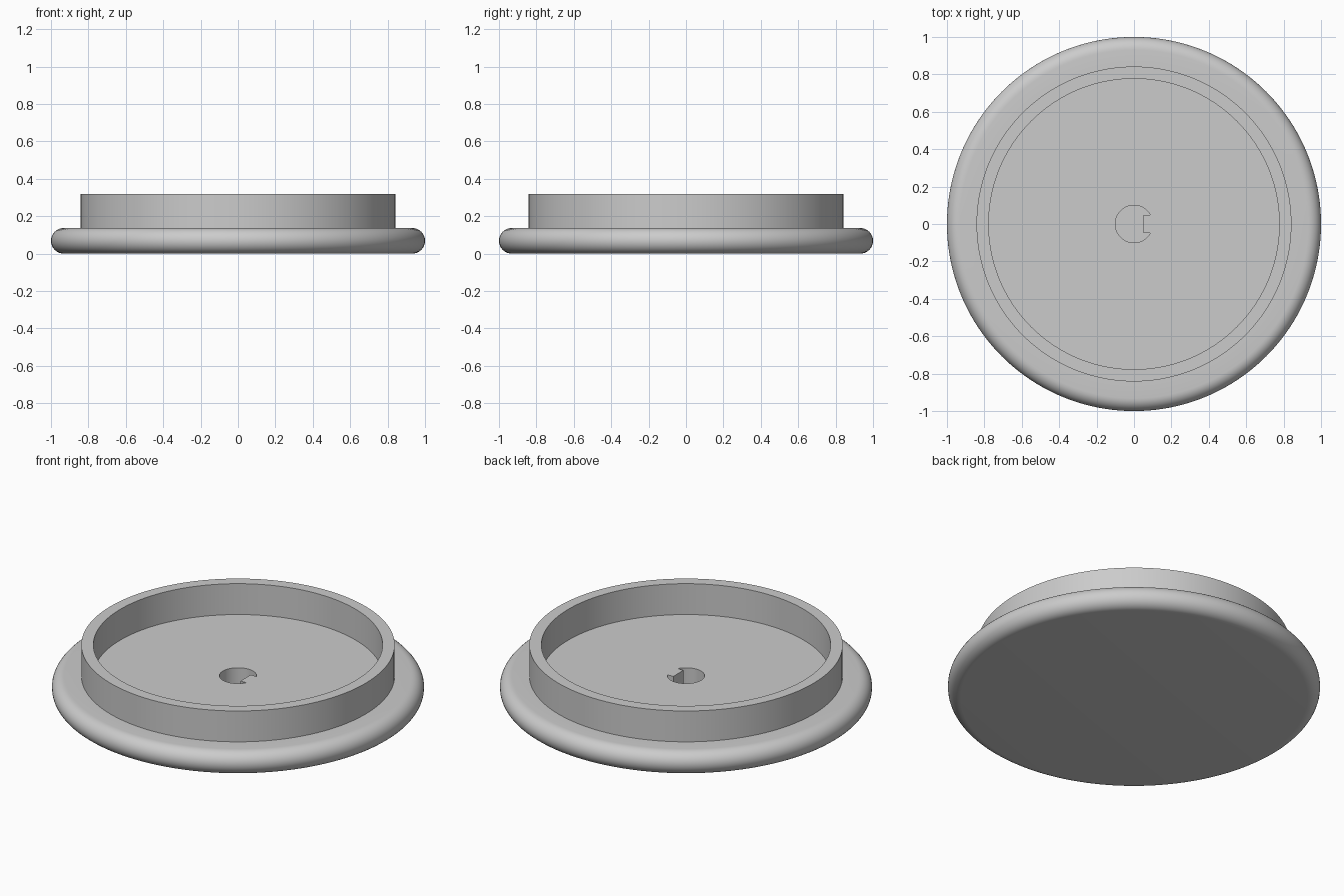
import bpy
import bmesh
from math import pi, sin, cos, asin

if "Cube" in bpy.data.objects:
    bpy.data.objects.remove(bpy.data.objects["Cube"])

SEGMENTS = 160
PLATE = 0.137          # plate thickness
EDGE = PLATE / 2       # radius of the rounded rim
TOP = 0.32             # top of the raised ring
RING_OUT, RING_IN = 0.842, 0.777
HOLE_R, KEY_X, KEY_Y = 0.1, 0.05, 0.048
HOLE_FLOOR = 0.037

grey = bpy.data.materials.new("light grey")
grey.use_nodes = True
colour = (0.6, 0.6, 0.6, 1)
grey.diffuse_color = colour
grey.node_tree.nodes["Principled BSDF"].inputs["Base Color"].default_value = colour


def make_object(name, bm):
    bmesh.ops.recalc_face_normals(bm, faces=bm.faces)
    mesh = bpy.data.meshes.new(name)
    bm.to_mesh(mesh)
    bm.free()
    mesh.materials.append(grey)
    obj = bpy.data.objects.new(name, mesh)
    bpy.context.collection.objects.link(obj)
    return obj


def lathe(name, profile):
    """Turn a (radius, height) profile about z and cap both ends."""
    bm = bmesh.new()
    rings = []
    for r, z in profile:
        rings.append([bm.verts.new((r * cos(2 * pi * i / SEGMENTS),
                                    r * sin(2 * pi * i / SEGMENTS), z))
                      for i in range(SEGMENTS)])
    for a, b in zip(rings, rings[1:]):
        for i in range(SEGMENTS):
            j = (i + 1) % SEGMENTS
            bm.faces.new((a[i], a[j], b[j], b[i]))
    bm.faces.new(rings[0])
    bm.faces.new(rings[-1])
    return make_object(name, bm)


# Round-edged plate with the raised ring turned in one piece
steps = 16
rim = [(1 - EDGE + EDGE * sin(pi * k / steps), EDGE - EDGE * cos(pi * k / steps))
       for k in range(steps + 1)]
lid = lathe("lid_with_ring", rim + [(RING_OUT, PLATE), (RING_OUT, TOP),
                                    (RING_IN, TOP), (RING_IN, PLATE)])

# Keyed shaft socket: a round hole with a block left standing on its +x side
start = asin(KEY_Y / HOLE_R)
arc = 48
outline = [(HOLE_R * cos(a), HOLE_R * sin(a))
           for a in (start + (2 * pi - 2 * start) * k / arc for k in range(arc + 1))]
outline += [(KEY_X, -KEY_Y), (KEY_X, KEY_Y)]
bm = bmesh.new()
base = bm.faces.new([bm.verts.new((x, y, HOLE_FLOOR)) for x, y in outline])
grown = bmesh.ops.extrude_face_region(bm, geom=[base], use_keep_orig=True)
bmesh.ops.translate(bm, vec=(0, 0, 0.2),
                    verts=[v for v in grown["geom"] if isinstance(v, bmesh.types.BMVert)])
cutter = make_object("socket_cutter", bm)
cutter.hide_render = True

cut = lid.modifiers.new("socket", "BOOLEAN")
cut.operation = "DIFFERENCE"
cut.solver = "EXACT"
cut.object = cutter
bpy.ops.object.select_all(action="DESELECT")
lid.select_set(True)
bpy.context.view_layer.objects.active = lid
bpy.ops.object.modifier_apply(modifier=cut.name)
bpy.data.objects.remove(cutter)

# Smooth curves, crisp corners
bpy.ops.object.shade_smooth_by_angle(angle=pi / 6)
